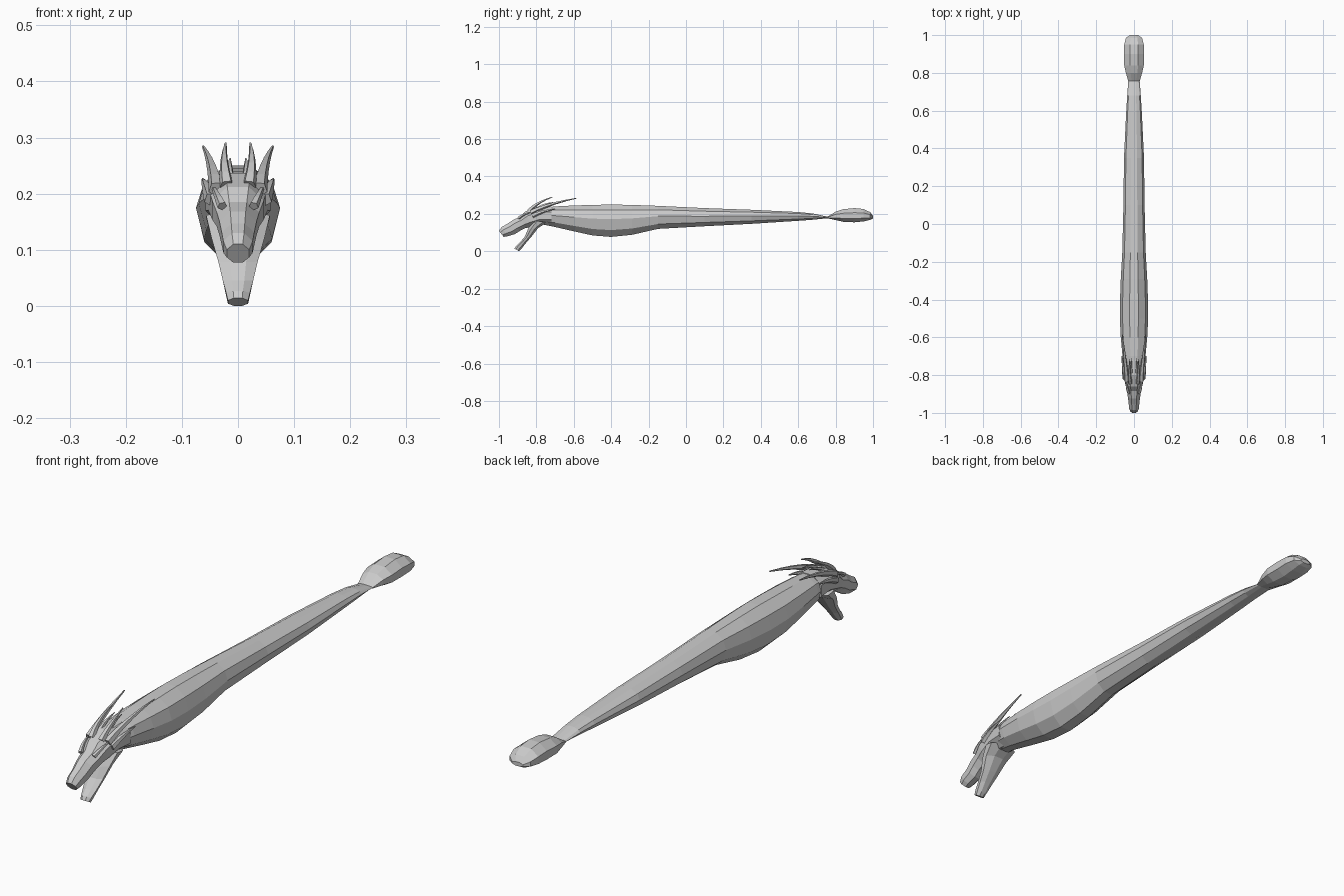
import bpy, bmesh, math
from mathutils import Vector

if "Cube" in bpy.data.objects:
    bpy.data.objects.remove(bpy.data.objects["Cube"])

def make_object(name, rings):
    # Skin a list of closed rings, capping both ends
    bm = bmesh.new()
    loops = [[bm.verts.new(p) for p in ring] for ring in rings]
    n = len(loops[0])
    for a, b in zip(loops, loops[1:]):
        for i in range(n):
            j = (i + 1) % n
            bm.faces.new((a[i], a[j], b[j], b[i]))
    bm.faces.new(loops[0])
    bm.faces.new(loops[-1])
    bmesh.ops.recalc_face_normals(bm, faces=bm.faces)
    mesh = bpy.data.meshes.new(name)
    bm.to_mesh(mesh)
    bm.free()
    ob = bpy.data.objects.new(name, mesh)
    bpy.context.collection.objects.link(ob)
    return ob

def section(top_y, top_z, low_y, low_z, half_w, n, mid):
    # Flat-topped oval between an upper and a lower point; mid = height of widest line
    top, low = Vector((0, top_y, top_z)), Vector((0, low_y, low_z))
    centre = low.lerp(top, mid)
    flat = math.cos(math.pi / n)
    ring = []
    for i in range(n):
        a = 2 * math.pi * (i + 0.5) / n
        c = math.cos(a) / flat
        p = centre + (top - centre) * c if c > 0 else centre + (low - centre) * -c
        side = math.sin(a) if n % 4 == 2 else math.sin(a) / flat
        ring.append(p + Vector((half_w * side, 0, 0)))
    return ring

def loft(name, rows, n, mid=0.5):
    return make_object(name, [section(*r, n, mid) for r in rows])

# Body and tail: y, top z, bottom z, half width
body = [(-.80, .228, .15, .045), (-.70, .24, .13, .061), (-.60, .245, .107, .070),
        (-.50, .248, .085, .075), (-.40, .25, .077, .074), (-.29, .248, .088, .070),
        (-.15, .243, .12, .062), (.10, .231, .134, .056), (.35, .222, .147, .053),
        (.60, .210, .163, .041), (.68, .202, .169, .036), (.76, .184, .177, .030)]
loft("body", [(y, t, y, b, w) for y, t, b, w in body], 10, .55)

# Bulb at the end of the tail
bulb = [(.755, .184, .177, .030), (.80, .212, .167, .043), (.84, .225, .158, .052),
        (.90, .231, .155, .052), (.95, .226, .160, .052), (.985, .209, .168, .043),
        (1.0, .190, .175, .022)]
loft("tail_bulb", [(y, t, y, b, w) for y, t, b, w in bulb], 8, .45)

# Head with upper jaw: top y, top z, lower y, lower z, half width
loft("head", [(-.72, .240, -.72, .14, .058), (-.80, .237, -.775, .143, .053),
              (-.86, .212, -.825, .13, .046), (-.885, .185, -.86, .124, .038),
              (-.925, .168, -.89, .108, .033), (-.955, .147, -.915, .092, .029),
              (-.985, .130, -.955, .080, .026), (-1.0, .110, -.975, .077, .020)], 8)

# Open lower jaw: front edge, back edge, half width
loft("lower_jaw", [(-.82, .165, -.74, .155, .057), (-.845, .118, -.79, .125, .047),
                   (-.862, .078, -.825, .08, .035), (-.89, .045, -.855, .045, .027),
                   (-.91, .027, -.88, .013, .021), (-.917, .014, -.892, .0, .018)], 8)

def spike(name, start, bend, tip, radius, n=5, steps=5):
    # Curved tapering horn along a quadratic curve
    a, b, c = Vector(start), Vector(bend), Vector(tip)
    rings = []
    for k in range(steps + 1):
        t = k / steps
        p = a * (1 - t) ** 2 + b * 2 * t * (1 - t) + c * t * t
        d = ((b - a) * (1 - t) + (c - b) * t).normalized()
        u = d.cross(Vector((1, 0, 0))).normalized()
        v = d.cross(u)
        r = radius * (1 - .85 * t)
        rings.append([p + r * (u * math.cos(2 * math.pi * i / n) + v * math.sin(2 * math.pi * i / n))
                      for i in range(n)])
    return make_object(name, rings)

# Horns, cheek spikes and brows, mirrored left and right
spikes = [("crown_horn", (.020, -.84, .215), (.028, -.80, .262), (.022, -.715, .290), .013),
          ("long_horn", (.038, -.83, .208), (.045, -.74, .255), (.062, -.585, .284), .015),
          ("crown_spike", (.015, -.80, .225), (.016, -.77, .252), (.014, -.71, .262), .010),
          ("cheek_spike", (.047, -.82, .190), (.058, -.77, .216), (.063, -.70, .226), .014),
          ("brow", (.028, -.895, .178), (.042, -.86, .207), (.046, -.80, .215), .009)]
for name, *pts, radius in spikes:
    for label, s in (("left", 1), ("right", -1)):
        spike(f"{name}_{label}", *[(s * x, y, z) for x, y, z in pts], radius)
